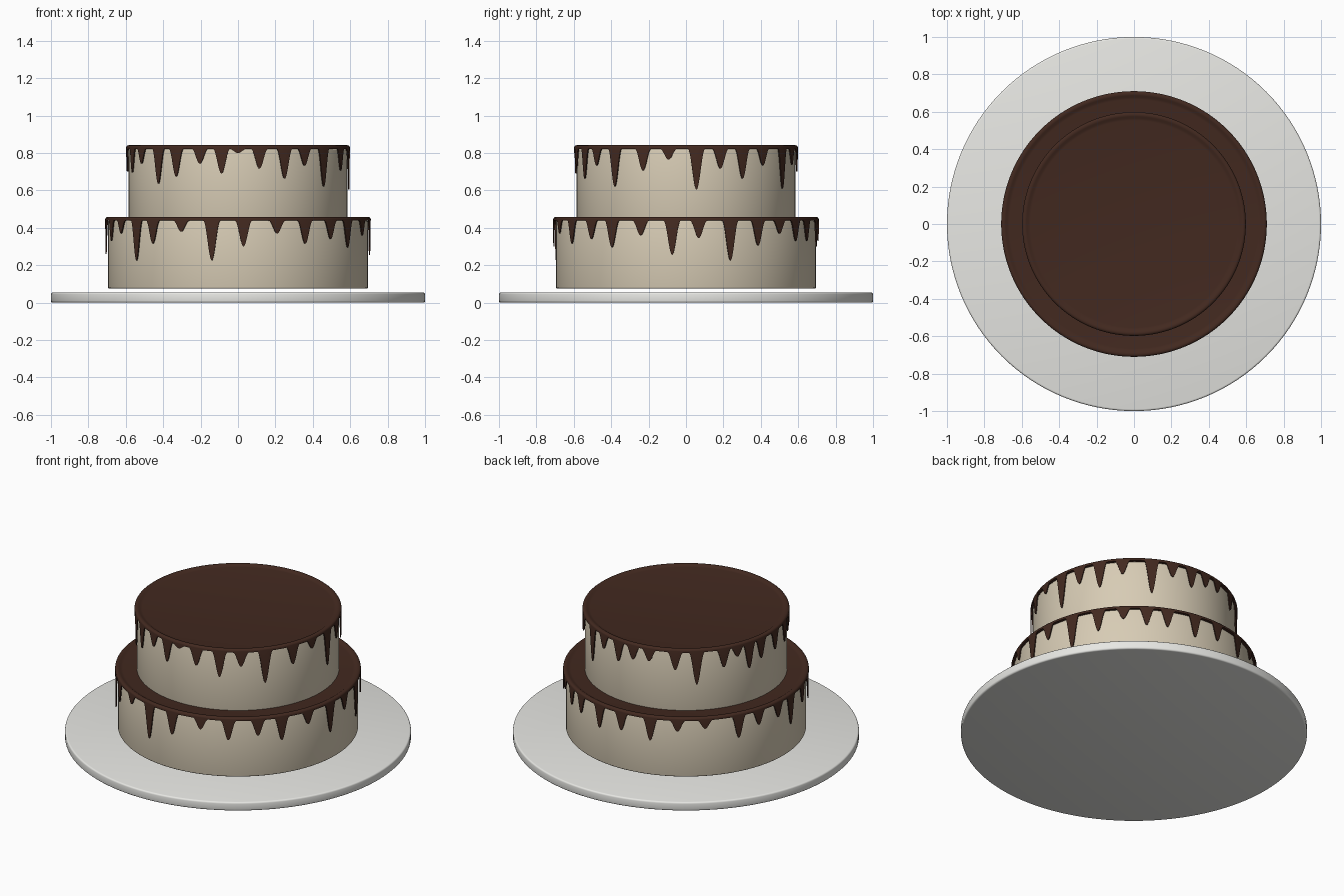
import bpy, bmesh
from math import sin, cos, pi, radians

if "Cube" in bpy.data.objects:
    bpy.data.objects.remove(bpy.data.objects["Cube"])


def material(name, rgb):
    m = bpy.data.materials.new(name)
    m.diffuse_color = (*rgb, 1)
    m.use_nodes = True
    m.node_tree.nodes["Principled BSDF"].inputs["Base Color"].default_value = m.diffuse_color
    return m


cream = material("cream", (0.68, 0.60, 0.46))
chocolate = material("chocolate", (0.055, 0.022, 0.014))
china = material("china", (0.8, 0.8, 0.77))


def revolve(name, profile, segs, mat):
    """Spin a profile around z; profile(angle) lists (r, z), r = 0 is a pole."""
    bm = bmesh.new()
    poles = {}
    cols = []
    for i in range(segs):
        a = 2 * pi * i / segs          # 0 = front, 90 degrees = right
        col = []
        for k, (r, z) in enumerate(profile(a)):
            if r == 0:
                if k not in poles:
                    poles[k] = bm.verts.new((0, 0, z))
                col.append(poles[k])
            else:
                col.append(bm.verts.new((r * sin(a), -r * cos(a), z)))
        cols.append(col)
    for i in range(segs):
        a, b = cols[i], cols[(i + 1) % segs]
        for k in range(len(a) - 1):
            loop = list(dict.fromkeys((a[k], b[k], b[k + 1], a[k + 1])))
            bm.faces.new(loop)
    bmesh.ops.recalc_face_normals(bm, faces=bm.faces)
    me = bpy.data.meshes.new(name)
    bm.to_mesh(me)
    bm.free()
    ob = bpy.data.objects.new(name, me)
    bpy.context.collection.objects.link(ob)
    me.materials.append(mat)
    bpy.ops.object.select_all(action='DESELECT')
    ob.select_set(True)
    bpy.context.view_layer.objects.active = ob
    bpy.ops.object.shade_smooth_by_angle(angle=radians(35))
    return ob


def disc(name, r, z0, z1, b, mat):
    """Solid disc with rounded edges."""
    arc = [(b * (1 - cos(t * pi / 6)), b * (1 - sin(t * pi / 6))) for t in range(4)]
    low = [(r - x, z0 + y) for x, y in reversed(arc)]
    low = [(r - b + b * sin(t * pi / 6), z0 + b - b * cos(t * pi / 6)) for t in range(4)]
    high = [(x, z0 + z1 - y) for x, y in reversed(low)]
    pts = [(0, z0)] + low + high + [(0, z1)]
    return revolve(name, lambda a: pts, 128, mat)


def icing(name, R, zt, drips):
    """Dished top, rounded rim, and a thin curtain whose lower edge drips."""
    edge = zt - 0.02

    def lower_edge(a):
        z = edge
        for deg, tip in drips:
            d = abs((a - radians(deg) + pi) % (2 * pi) - pi) * R / 0.046
            if d < 1:
                z = min(z, edge - (edge - tip) * (0.5 + 0.5 * cos(pi * d)))
        return z

    def profile(a):
        zb = lower_edge(a)
        rim = [(R - 0.014 + 0.014 * cos(t * pi / 6), zt - 0.012 + 0.012 * sin(t * pi / 6))
               for t in range(4)][::-1]
        return ([(0, zt - 0.010), (R - 0.045, zt - 0.010), (R - 0.033, zt - 0.008),
                 (R - 0.024, zt - 0.002)] + rim +
                [(R, zb), (R - 0.006, zb), (R - 0.006, edge), (R - 0.02, edge)])
    return revolve(name, profile, 1080, chocolate)


# plate and two cake tiers
disc("plate", 1.0, 0.0, 0.055, 0.01, china)
disc("lower_tier", 0.695, 0.075, 0.44, 0.008, cream)
disc("upper_tier", 0.585, 0.44, 0.822, 0.008, cream)

# chocolate icing: (angle in degrees, height of drip tip)
icing("lower_icing", 0.71, 0.458, [
    (2.4, .30), (17.2, .37), (30.5, .315), (44.4, .34), (56, .295), (70, .36), (84, .255),
    (95.5, .345), (109.6, .225), (123, .305), (135, .37), (146, .33), (156, .33), (170, .30),
    (183, .33), (198, .30), (211, .37), (224, .385), (240.6, .30), (251.6, .35), (264, .35),
    (274, .26), (287, .33), (298, .37), (310, .225), (320, .315), (334.6, .38), (348.6, .225)])
icing("upper_icing", 0.598, 0.842, [
    (0, .80), (11.1, .717), (24.7, .663), (36.7, .733), (50.3, .62), (67.3, .706), (81, .765),
    (95.4, .604), (108, .717), (120.5, .663), (133.6, .733), (150, .61), (162, .737),
    (174, .70), (184, .74), (194, .75), (209, .71), (221, .617), (236.6, .71), (245, .76),
    (253, .665), (262, .70), (275, .705), (288.5, .695), (300, .743), (314.4, .636),
    (326.3, .674), (340, .743), (351.5, .69)])
